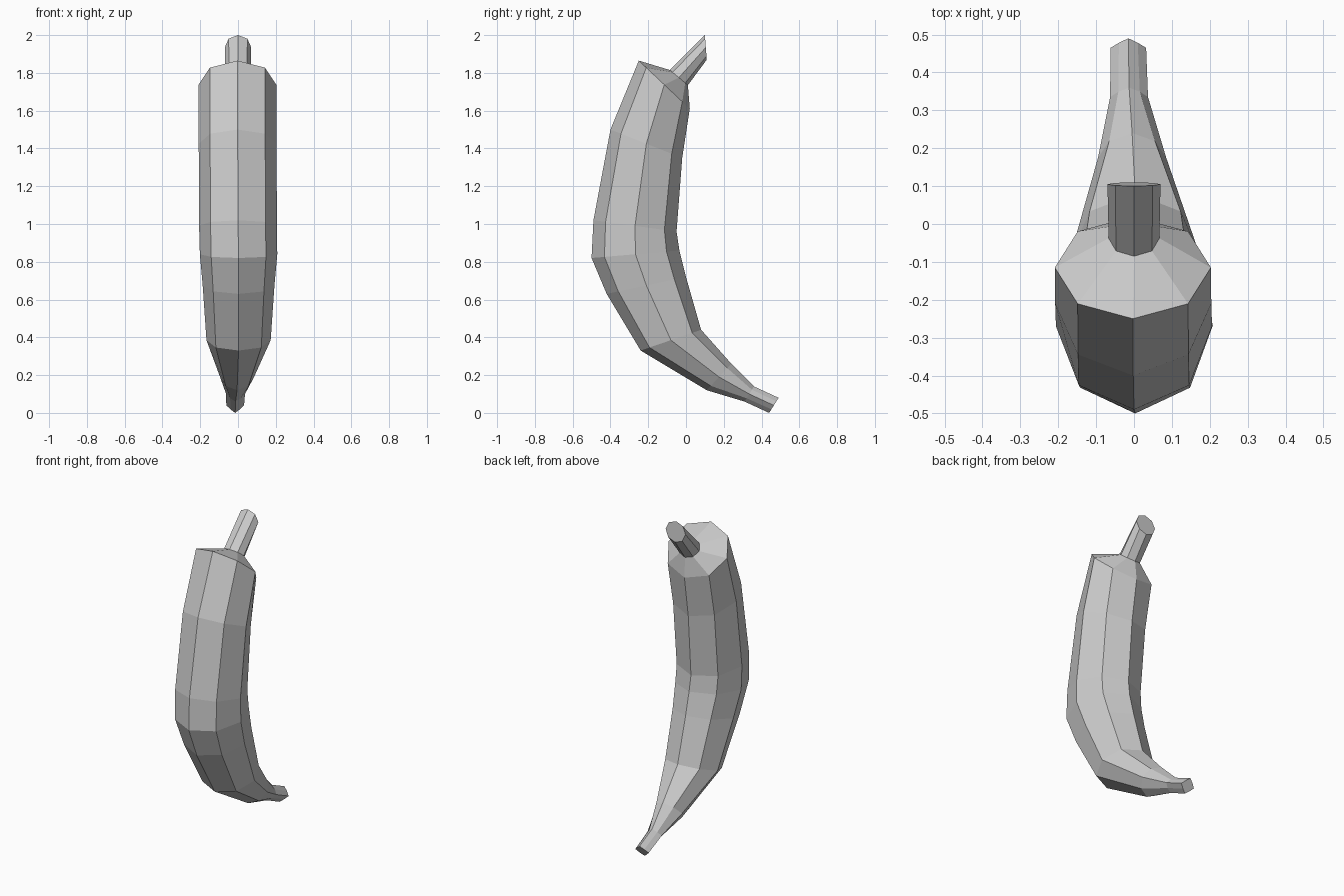
import bpy, bmesh, math

if "Cube" in bpy.data.objects:
    bpy.data.objects.remove(bpy.data.objects["Cube"])

SIDES = 8
# Each ring: outer (y, z), inner (y, z), half width in x, x centre, diagonal fullness
RINGS = [
    ((0.10, 2.00), (0.11, 1.87), 0.07, 0.00, 1.0),      # stem end
    ((-0.085, 1.815), (0.01, 1.735), 0.067, 0.00, 1.0),  # stem base
    ((-0.25, 1.865), (0.02, 1.61), 0.206, -0.003, 1.0),  # shoulder
    ((-0.40, 1.50), (-0.02, 1.35), 0.206, -0.002, 1.0),
    ((-0.49, 1.02), (-0.05, 0.96), 0.206, 0.00, 1.0),
    ((-0.50, 0.82), (-0.035, 0.86), 0.205, 0.003, 1.0),  # belly
    ((-0.42, 0.63), (0.00, 0.72), 0.19, 0.003, 1.0),
    ((-0.24, 0.33), (0.08, 0.44), 0.17, 0.003, 1.0),
    ((0.11, 0.12), (0.24, 0.26), 0.09, -0.005, 0.95),
    ((0.31, 0.06), (0.36, 0.14), 0.05, -0.013, 0.8),     # neck of tip
    ((0.44, 0.00), (0.49, 0.08), 0.047, -0.015, 0.75),   # blossom tip
]


def add_ring(bm, outer, inner, half_width, cx, full):
    cy, cz = (outer[0] + inner[0]) / 2, (outer[1] + inner[1]) / 2
    dy, dz = (outer[0] - inner[0]) / 2, (outer[1] - inner[1]) / 2
    verts = []
    for i in range(SIDES):
        a = 2 * math.pi * i / SIDES
        k = full if i % 2 else 1.0
        c, s = k * math.cos(a), k * math.sin(a)
        verts.append(bm.verts.new((cx + half_width * s, cy + dy * c, cz + dz * c)))
    return verts


# Curved fruit lofted through the rings, with capped ends
bm = bmesh.new()
rings = [add_ring(bm, *r) for r in RINGS]
for a, b in zip(rings, rings[1:]):
    for i in range(SIDES):
        j = (i + 1) % SIDES
        bm.faces.new((a[i], a[j], b[j], b[i]))
bm.faces.new(rings[0])
bm.faces.new(rings[-1][::-1])
bmesh.ops.recalc_face_normals(bm, faces=bm.faces)

mesh = bpy.data.meshes.new("banana")
bm.to_mesh(mesh)
bm.free()
bpy.context.collection.objects.link(bpy.data.objects.new("banana", mesh))
